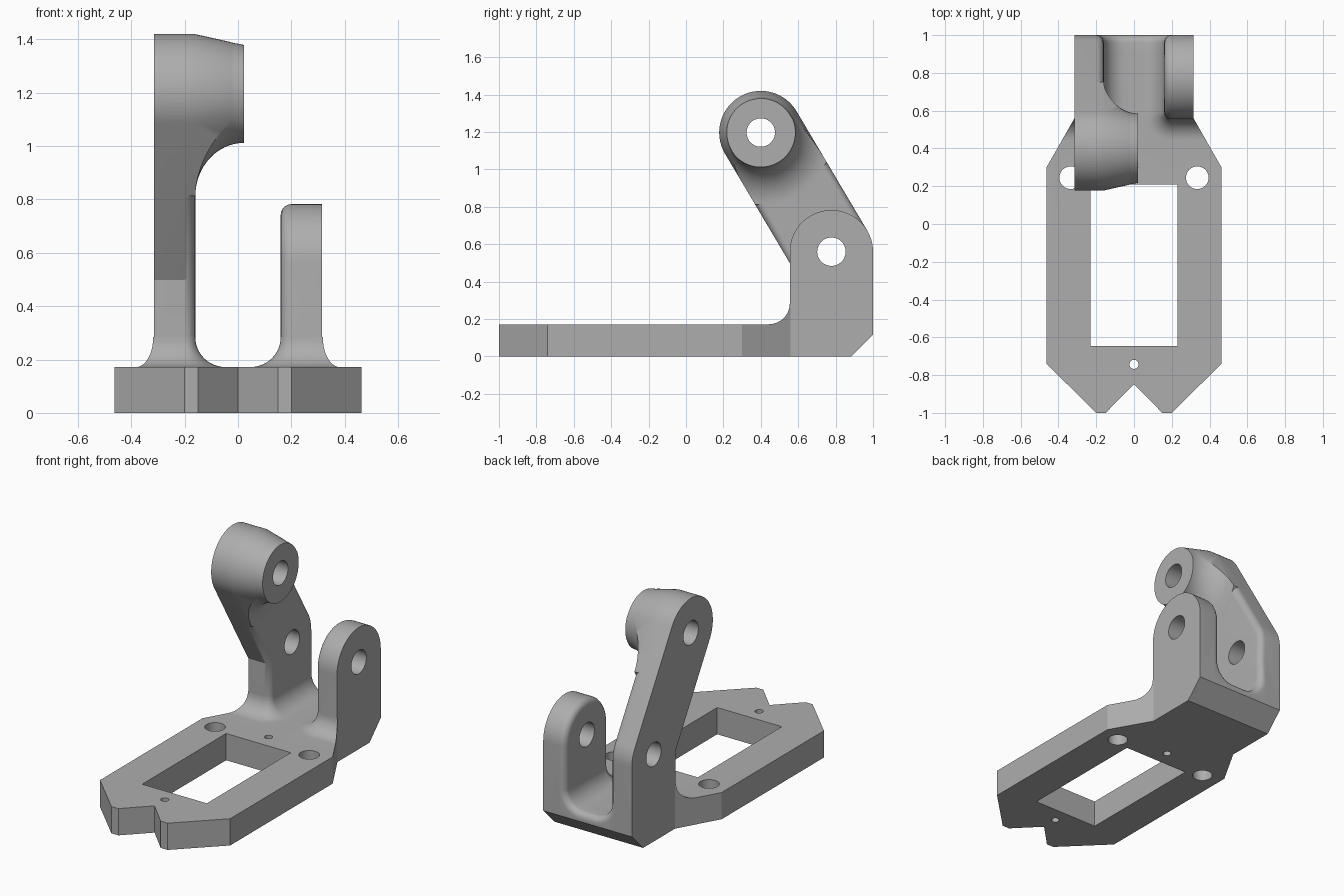
import bpy, bmesh
from math import sin, cos, pi, atan2, sqrt
from mathutils import Vector

if "Cube" in bpy.data.objects:
    bpy.data.objects.remove(bpy.data.objects["Cube"])

grey = bpy.data.materials.new("plain_grey")
grey.use_nodes = True
grey.diffuse_color = (0.42, 0.42, 0.42, 1)
grey.node_tree.nodes["Principled BSDF"].inputs["Base Color"].default_value = (0.42, 0.42, 0.42, 1)

TOP = 0.172                      # plate thickness
IN, OUT = 0.16, 0.315            # inner and outer faces of the ears
FRONT, R = 0.555, 0.2225         # ear front face and rounding radius
LOW, HIGH = Vector((0.7775, 0.56)), Vector((0.4, 1.197))   # pivot centres (y, z)
FIL, EDGE = 0.112, 0.04          # foot fillet and edge rounding
axis = HIGH - LOW
TILT = atan2(axis.y, axis.x) - pi / 2


def arc(c, r, a, b, n=32):
    return [(c[0] + r * cos(a + (b - a) * i / n), c[1] + r * sin(a + (b - a) * i / n))
            for i in range(n + 1)]


def loft(name, rings, round_cap=0):
    """Solid through equal rings of points; optionally round the last cap's rim."""
    bm = bmesh.new()
    loops = [[bm.verts.new(p) for p in ring] for ring in rings]
    for a, b in zip(loops, loops[1:]):
        for i in range(len(a)):
            j = (i + 1) % len(a)
            bm.faces.new((a[i], a[j], b[j], b[i]))
    bm.faces.new(loops[0])
    cap = bm.faces.new(loops[-1])
    bmesh.ops.recalc_face_normals(bm, faces=bm.faces)
    if round_cap:
        bmesh.ops.bevel(bm, geom=list(cap.edges), offset=round_cap, segments=6,
                        profile=0.5, affect='EDGES', clamp_overlap=False)
    mesh = bpy.data.meshes.new(name)
    bm.to_mesh(mesh)
    bm.free()
    mesh.materials.append(grey)
    ob = bpy.data.objects.new(name, mesh)
    bpy.context.collection.objects.link(ob)
    return ob


def along_x(profile, *xs):
    return [[(x, y, z) for y, z in profile] for x in xs]


def along_y(profile, *ys):
    return [[(x, y, z) for x, z in profile] for y in ys]


def along_z(profile, *zs):
    return [[(x, y, z) for x, y in profile] for z in zs]


def combine(ob, other, operation):
    mod = ob.modifiers.new(operation, 'BOOLEAN')
    mod.operation, mod.solver, mod.object = operation, 'EXACT', other
    bpy.context.view_layer.objects.active = ob
    bpy.ops.object.modifier_apply(modifier=mod.name)
    bpy.data.objects.remove(other)


# Base plate: half outline mirrored about x = 0
half = [(0.15, -1), (0.2, -1), (0.463, -0.74), (0.463, 0.3), (OUT, 0.56), (OUT, 1)]
outline = [(0, -0.848)] + half + [(-x, y) for x, y in reversed(half)]
bracket = loft("pivot_bracket", along_z(outline, 0, TOP))
bm = bmesh.new()
bm.from_mesh(bracket.data)
rim = [e for e in bm.edges if all(v.co.y > 0.99 and v.co.z > 0.1 for v in e.verts)]
bmesh.ops.bevel(bm, geom=rim, offset=EDGE, segments=6, profile=0.5, affect='EDGES')
bm.to_mesh(bracket.data)
bm.free()


# Flared foot where each ear meets the plate, trimmed to the plate outline
def foot(side):
    rings = []
    for i in range(-1, 13):
        a = max(i, 0) / 12 * pi / 2
        d = FIL * (1 - sin(a))
        z = 0.1 if i < 0 else TOP + FIL * (1 - cos(a))
        pts = arc((IN + EDGE, FRONT + EDGE), EDGE + d, 1.5 * pi, pi, 10)
        pts = [(0.6, FRONT - d)] + pts + [(IN - d, 0.9), (0.6, 0.9)]
        rings.append([(side * x, y, z) for x, y in pts])
    ob = loft("foot", rings)
    combine(ob, loft("trim", along_z(outline, 0.05, 0.5)), 'INTERSECT')
    return ob


# Trough between the ears, with a rounded rear rim
bend = arc((IN - FIL, TOP + FIL), FIL, 0, -pi / 2, 12)
right = [(0.25, 0.05), (0.25, 0.4), (IN, 0.4)] + bend
trough = loft("trough", along_y(right + [(-x, z) for x, z in reversed(right)], 0.75, 1), EDGE)

# Short ear with a round top
ear = [(1, 0.05)] + arc(LOW, R, 0, pi) + [(FRONT, 0.05)]
short_ear = loft("short_ear", along_x(ear, OUT, IN), EDGE)

# Tall arm leaning forward to the upper pivot
knee = LOW.y + (-R - cos(TILT) * (FRONT - LOW.x)) / sin(TILT)
arm = ([(1, 0.05)] + arc(LOW, R, 0, TILT, 8) + arc(HIGH, R, TILT, TILT + pi, 40)
       + [(FRONT, knee), (FRONT, 0.05)])
tall_arm = loft("tall_arm", along_x(arm, -OUT, -IN), EDGE)


# Tapered boss that flares into the arm
def hull(r):
    return arc(HIGH, r, TILT, TILT + pi, 40) + arc(LOW, R, TILT + pi, TILT + 2 * pi, 12)


END, TIP = 0.022, 0.182
boss = loft("boss", [[(x, y, z) for y, z in hull(r)]
                     for x, r in ((-0.25, R), (-IN, R), (END, TIP))])
flare = [(-0.28, 0.385)]
for i in range(17):
    a = i / 16 * pi / 2
    flare.append((END - (END + IN) * cos(a), 0.385 - 0.2 * sin(a)))
flare.append((0.06, 0.185))
lathe = loft("flare", [[(x, y, z) for y, z in arc(HIGH, r, 0, 2 * pi, 80)[:-1]]
                       for x, r in flare])
combine(boss, lathe, 'INTERSECT')

for part in (trough, foot(1), foot(-1), short_ear, tall_arm, boss):
    combine(bracket, part, 'UNION')

# Cut the window, screw holes, pivot holes and rear chamfer
window = [(-0.23, -0.645), (0.23, -0.645), (0.23, 0.208), (-0.23, 0.208)]
cutters = [loft("window_cut", along_z(window, -0.1, 0.3)),
           loft("chamfer_cut", along_x([(0.785, -0.1), (1.1, -0.1), (1.1, 0.215)], -0.5, 0.5))]
for x, y, r in ((-0.335, 0.245, 0.06), (0.335, 0.245, 0.06), (0, -0.743, 0.024), (0, 0.31, 0.024)):
    cutters.append(loft("screw_cut", along_z(arc((x, y), r, 0, 2 * pi, 40)[:-1], -0.1, 0.3)))
for centre in (LOW, HIGH):
    cutters.append(loft("pivot_cut", along_x(arc(centre, 0.076, 0, 2 * pi, 48)[:-1], -0.5, 0.5)))
for cutter in cutters:
    combine(bracket, cutter, 'DIFFERENCE')

bpy.ops.object.select_all(action='DESELECT')
bracket.select_set(True)
bpy.context.view_layer.objects.active = bracket
bpy.ops.object.shade_smooth_by_angle(angle=0.5)
